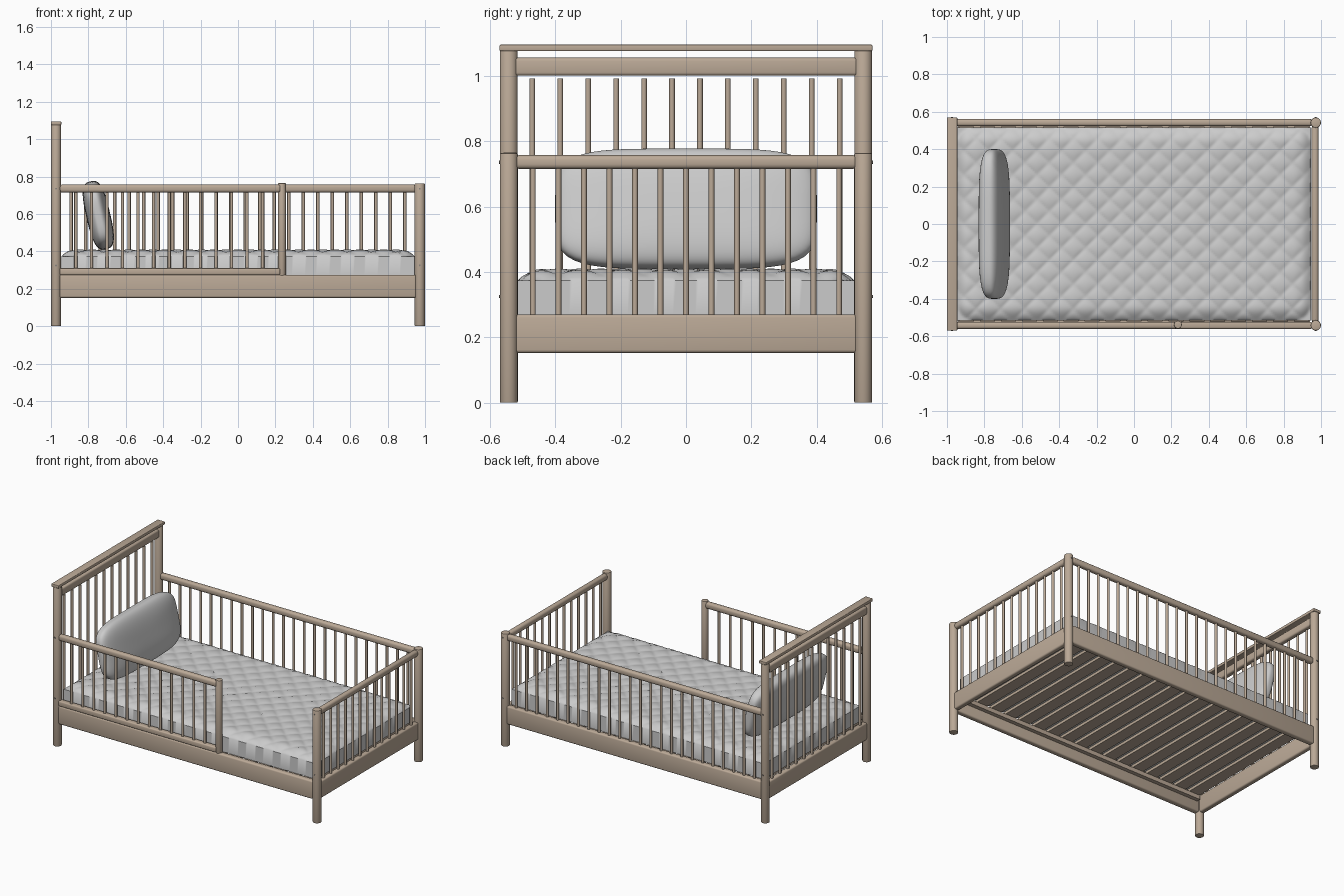
import bpy, bmesh, math
from mathutils import Vector, Matrix

if "Cube" in bpy.data.objects:
    bpy.data.objects.remove(bpy.data.objects["Cube"])


def material(name, rgb):
    m = bpy.data.materials.new(name)
    m.diffuse_color = (*rgb, 1)
    m.use_nodes = True
    m.node_tree.nodes["Principled BSDF"].inputs["Base Color"].default_value = m.diffuse_color
    return m


wood = material("wood", (0.50, 0.40, 0.31))
cloth = material("cloth", (0.80, 0.80, 0.78))


def finish(bm, name, mat, angle=35):
    bmesh.ops.recalc_face_normals(bm, faces=bm.faces[:])
    me = bpy.data.meshes.new(name)
    bm.to_mesh(me)
    bm.free()
    ob = bpy.data.objects.new(name, me)
    bpy.context.collection.objects.link(ob)
    me.materials.append(mat)
    bpy.ops.object.select_all(action='DESELECT')
    ob.select_set(True)
    bpy.context.view_layer.objects.active = ob
    bpy.ops.object.shade_smooth_by_angle(angle=math.radians(angle))
    return ob


def box(name, x0, x1, y0, y1, z0, z1, r=0.008, mat=wood):
    bm = bmesh.new()
    bmesh.ops.create_cube(bm, size=1)
    for v in bm.verts:
        v.co = Vector(((x0 + x1) / 2 + v.co.x * (x1 - x0),
                       (y0 + y1) / 2 + v.co.y * (y1 - y0),
                       (z0 + z1) / 2 + v.co.z * (z1 - z0)))
    if r:
        bmesh.ops.bevel(bm, geom=bm.edges[:], offset=r, segments=3,
                        profile=0.5, affect='EDGES')
    return finish(bm, name, mat)


def rods(name, points, r, z0, z1, sides=12, bevel=0):
    """Vertical round rods at each (x, y), joined into one object."""
    bm = bmesh.new()
    for x, y in points:
        bmesh.ops.create_cone(bm, cap_ends=True, segments=sides, radius1=r, radius2=r,
                              depth=z1 - z0, matrix=Matrix.Translation((x, y, (z0 + z1) / 2)))
    if bevel:
        rim = [e for e in bm.edges if abs(e.verts[0].co.z - e.verts[1].co.z) < 1e-5]
        bmesh.ops.bevel(bm, geom=rim, offset=bevel, segments=2, profile=0.5, affect='EDGES')
    return finish(bm, name, wood)


def spread(a, b, n):
    return [a + (b - a) * i / (n - 1) for i in range(n)]


HX, FX, SY = -0.973, 0.972, 0.542     # head, foot and side centre lines

# Corner posts, guard post and headboard cap
rods("head_posts", [(HX, -SY), (HX, SY)], 0.027, 0, 1.076, 24, 0.003)
rods("foot_posts", [(FX, -SY), (FX, SY)], 0.0275, 0, 0.763, 24, 0.004)
rods("guard_post", [(0.235, -SY + 0.004)], 0.021, 0.27, 0.765, 20, 0.003)
box("headboard_cap", -1.0, -0.945, -0.57, 0.57, 1.075, 1.095, 0.004)

# Head and foot rails
for name, x, z0, z1, r in (("head_top_rail", HX, 1.0, 1.055, 0.01),
                           ("head_bottom_rail", HX, 0.152, 0.27, 0.01),
                           ("foot_top_rail", FX - 0.004, 0.715, 0.757, 0.014),
                           ("foot_bottom_rail", FX - 0.004, 0.152, 0.27, 0.01)):
    box(name, x - 0.018, x + 0.018, -0.525, 0.525, z0, z1, r)

# Side rails
for name, x1, y, z0, z1, r in (("front_bottom_rail", 0.953, -SY, 0.152, 0.275, 0.01),
                               ("back_bottom_rail", 0.953, SY, 0.152, 0.275, 0.01),
                               ("front_guard_base", 0.225, -SY, 0.274, 0.31, 0.008),
                               ("front_guard_rail", 0.23, -SY, 0.715, 0.757, 0.014),
                               ("back_guard_rail", 0.953, SY, 0.715, 0.757, 0.014)):
    box(name, -0.955, x1, y - 0.019, y + 0.019, z0, z1, r)

# Spindles
rods("head_spindles", [(HX, y) for y in spread(-0.47, 0.47, 12)], 0.0085, 0.26, 0.992)
rods("foot_spindles", [(FX - 0.004, y) for y in spread(-0.468, 0.468, 13)], 0.0085, 0.26, 0.725)
rods("back_spindles", [(x, SY) for x in spread(-0.892, 0.892, 24)], 0.0085, 0.265, 0.725)
rods("front_spindles", [(x, -SY) for x in spread(-0.867, 0.132, 13)], 0.0085, 0.3, 0.725)

# Slatted base resting on side cleats
for x in spread(-0.895, 0.895, 17):
    box("base_slat", x - 0.04, x + 0.04, -0.52, 0.52, 0.25, 0.268, 0)
for s in (-1, 1):
    box("side_cleat", -0.94, 0.94, s * 0.51 - 0.014, s * 0.51 + 0.014, 0.222, 0.25, 0)

# Screw heads on the posts
bm = bmesh.new()
for x in (HX, FX):
    for s in (-1, 1):
        for z in (0.325, 0.735):
            bmesh.ops.create_cone(bm, cap_ends=True, segments=10, radius1=0.005, radius2=0.005, depth=0.006,
                                  matrix=Matrix.Translation((x, s * (SY + 0.027), z)) @ Matrix.Rotation(math.pi / 2, 4, 'X'))
finish(bm, "post_screws", material("metal", (0.25, 0.23, 0.21)))

# Mattress: quilted, crowned top with straight walls
MX, MY = 0.945, 0.515
bm = bmesh.new()
bmesh.ops.create_grid(bm, x_segments=190, y_segments=104, size=1)
rim = [e for e in bm.edges if e.is_boundary]
for v in bm.verts:
    x, y = v.co.x * MX, v.co.y * MY
    ex = max(0, 1 - (MX - abs(x)) / 0.09)
    ey = max(0, 1 - (MY - abs(y)) / 0.09)
    edge = min(1, math.hypot(ex, ey))
    puff = math.sqrt(abs(math.sin(math.pi * (x + y) / 0.13) * math.sin(math.pi * (x - y) / 0.13)))
    v.co = Vector((x, y, 0.4 - 0.026 * edge ** 2.2 + 0.01 * puff * (1 - edge ** 4)))
walls = bmesh.ops.extrude_edge_only(bm, edges=rim)["geom"]
for v in walls:
    if isinstance(v, bmesh.types.BMVert):
        v.co.z = 0.27
bmesh.ops.holes_fill(bm, edges=[e for e in bm.edges if e.is_boundary], sides=0)
finish(bm, "mattress", cloth, 50)

# Pillow: soft superellipsoid leaning on the headboard
bm = bmesh.new()
bmesh.ops.create_cube(bm, size=2)
bmesh.ops.subdivide_edges(bm, edges=bm.edges[:], cuts=23, use_grid_fill=True)
for v in bm.verts:
    x, y, z = (math.tan(c * math.pi / 4) for c in v.co)
    flat = (abs(y) ** 4.5 + abs(z) ** 4.5) ** (1 / 4.5)
    k = (flat ** 3 + abs(x) ** 3) ** (-1 / 3)
    v.co = Vector((x * k * 0.064, y * k * 0.4, z * k * 0.186))
pillow = finish(bm, "pillow", cloth, 80)
pillow.location = (-0.747, 0, 0.593)
pillow.rotation_euler = (0, math.radians(-13), 0)
